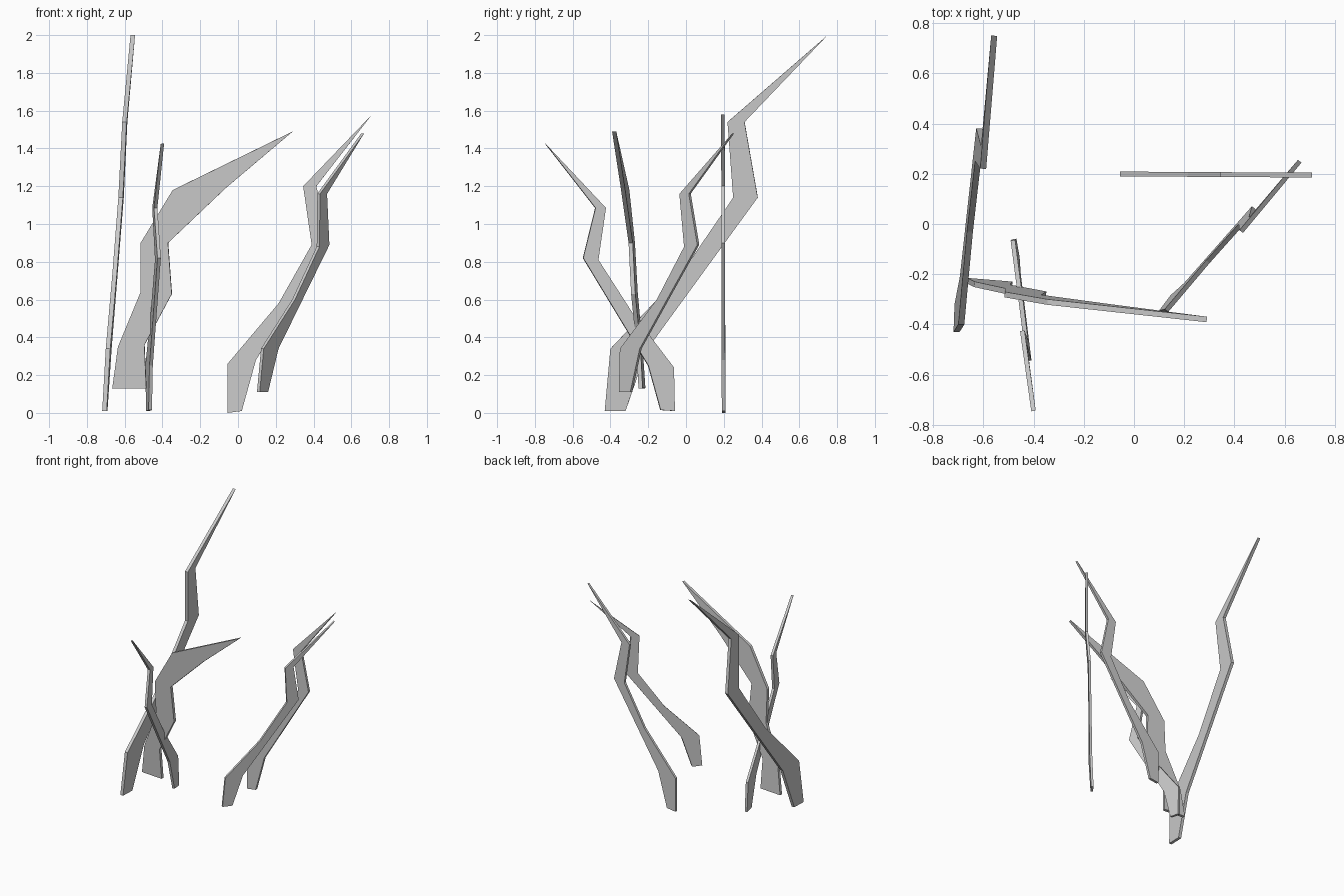
import bpy, bmesh
from mathutils import Vector

if "Cube" in bpy.data.objects:
    bpy.data.objects.remove(bpy.data.objects["Cube"])


def blade(name, along, plane, outer, inner, thick):
    """Flat jagged blade: the outline runs up the outer edge to the tip and down the inner edge.
    along = horizontal axis of the profile; plane = (a, b, c): other axis = a + b*u + c*z."""
    a, b, c = plane
    normal = Vector((b, -1, c)) if along == 'x' else Vector((-1, b, c))
    offset = normal.normalized() * thick / 2
    bm = bmesh.new()
    rings = []
    for side in (1, -1):
        ring = []
        for u, z in outer + inner[::-1]:
            w = a + b * u + c * z
            p = Vector((u, w, z)) if along == 'x' else Vector((w, u, z))
            q = p + offset * side
            q.z = max(q.z, 0)
            ring.append(bm.verts.new(q))
        rings.append(ring)
        bm.faces.new(ring)
    front, back = rings
    n = len(front)
    for i in range(n):
        j = (i + 1) % n
        bm.faces.new((front[i], front[j], back[j], back[i]))
    bmesh.ops.recalc_face_normals(bm, faces=bm.faces)
    bmesh.ops.triangulate(bm, faces=[f for f in bm.faces if len(f.verts) > 4])
    mesh = bpy.data.meshes.new(name)
    bm.to_mesh(mesh)
    bm.free()
    bpy.context.collection.objects.link(bpy.data.objects.new(name, mesh))


# Tallest blade, leaning back
blade("tall_blade", 'y', (-0.692, 0.036, 0.054),
      [(-0.43, 0.01), (-0.40, 0.34), (-0.03, 0.73), (0.25, 1.14), (0.22, 1.54), (0.75, 2.0)],
      [(-0.32, 0.01), (-0.21, 0.33), (0.38, 1.14), (0.31, 1.54)], 0.024)

# Rear right blade
blade("rear_blade", 'x', (0.199, -0.006, 0),
      [(-0.055, 0.0), (-0.055, 0.26), (0.215, 0.58), (0.39, 0.89), (0.345, 1.2), (0.71, 1.58)],
      [(0.02, 0.01), (0.095, 0.28), (0.48, 0.90), (0.415, 1.2)], 0.019)

# Diagonal right blade
blade("diagonal_blade", 'y', (0.359, 0.743, 0.078),
      [(-0.35, 0.11), (-0.345, 0.34), (-0.15, 0.60), (-0.005, 0.88), (-0.03, 1.16), (0.25, 1.48)],
      [(-0.29, 0.11), (-0.24, 0.34), (0.065, 0.89), (0.02, 1.16)], 0.018)

# Broad blade sweeping right
blade("broad_blade", 'x', (-0.273, -0.082, -0.056),
      [(-0.665, 0.13), (-0.635, 0.35), (-0.515, 0.64), (-0.515, 0.90), (-0.345, 1.18), (0.29, 1.49)],
      [(-0.485, 0.13), (-0.495, 0.36), (-0.35, 0.63), (-0.37, 0.90), (-0.065, 1.19)], 0.022)

# Small front blade, leaning forward
blade("front_blade", 'y', (-0.487, -0.17, -0.028),
      [(-0.06, 0.01), (-0.065, 0.24), (-0.285, 0.53), (-0.465, 0.81), (-0.425, 1.085), (-0.745, 1.425)],
      [(-0.135, 0.015), (-0.20, 0.25), (-0.545, 0.82), (-0.48, 1.085)], 0.018)
